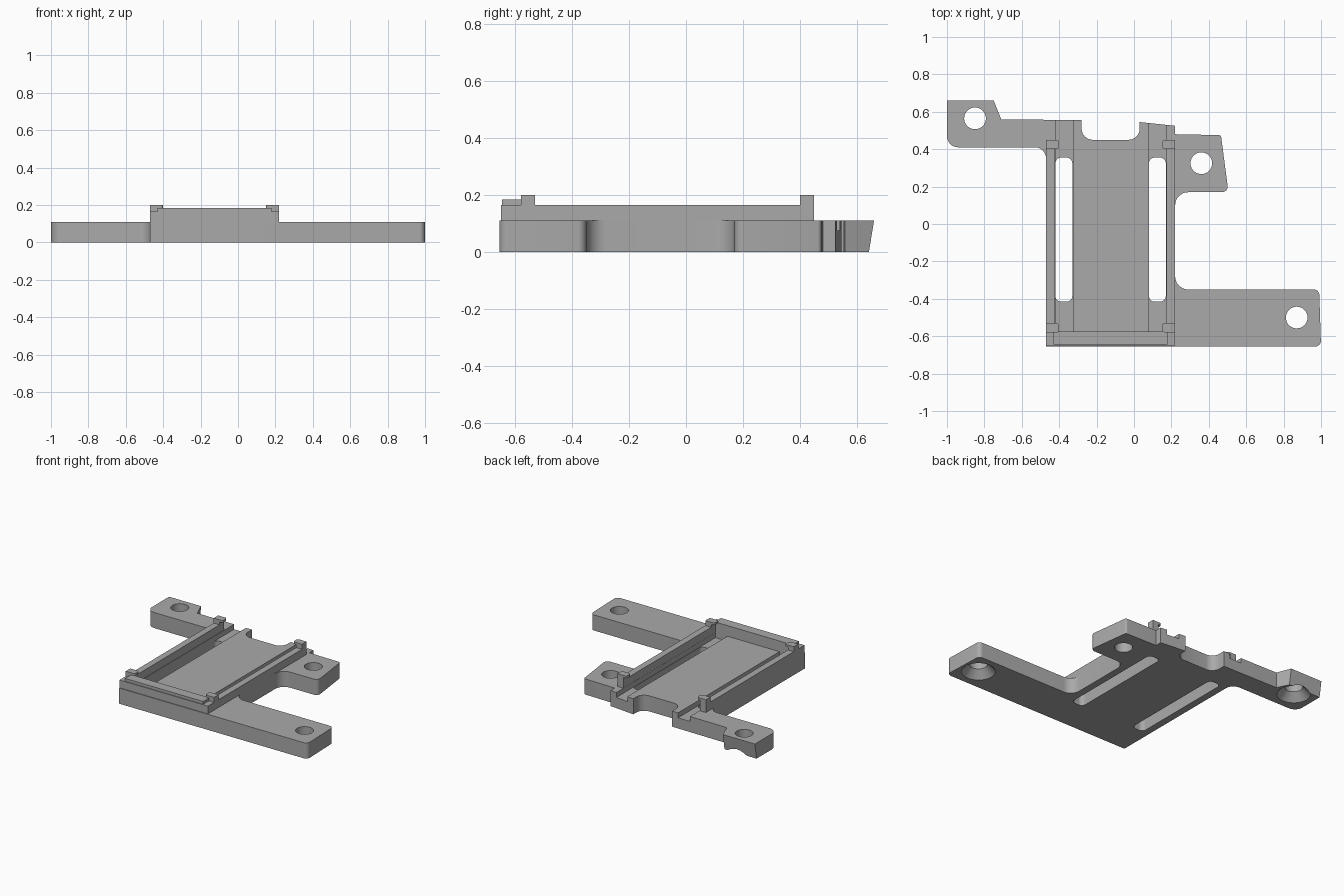
import bpy, bmesh, math
from mathutils import Vector

cube = bpy.data.objects.get("Cube")
if cube:
    bpy.data.objects.remove(cube, do_unlink=True)

GREY = (0.4, 0.4, 0.4, 1)
mat = bpy.data.materials.new("plain_grey")
mat.use_nodes = True
mat.diffuse_color = GREY
mat.node_tree.nodes["Principled BSDF"].inputs["Base Color"].default_value = GREY


def rounded(points, steps=8):
    """Fillet each (x, y, radius) corner of a closed outline."""
    out = []
    for i, (x, y, r) in enumerate(points):
        p = Vector((x, y))
        if r == 0:
            out.append(p)
            continue
        a = (Vector(points[i - 1][:2]) - p).normalized()
        b = (Vector(points[(i + 1) % len(points)][:2]) - p).normalized()
        half = a.angle(b) / 2
        centre = p + (a + b).normalized() * (r / math.sin(half))
        start = p + a * (r / math.tan(half)) - centre
        end = p + b * (r / math.tan(half)) - centre
        turn = math.atan2(start.x * end.y - start.y * end.x, start.dot(end))
        for k in range(steps + 1):
            t = turn * k / steps
            c, s = math.cos(t), math.sin(t)
            out.append(centre + Vector((c * start.x - s * start.y, s * start.x + c * start.y)))
    return out


def prism(name, points, z0, z1):
    bm = bmesh.new()
    face = bm.faces.new([bm.verts.new((p.x, p.y, z0)) for p in rounded(points)])
    top = bmesh.ops.extrude_face_region(bm, geom=[face])["geom"]
    for v in top:
        if isinstance(v, bmesh.types.BMVert):
            v.co.z = z1
    bmesh.ops.recalc_face_normals(bm, faces=bm.faces)
    return finish(name, bm)


def finish(name, bm):
    mesh = bpy.data.meshes.new(name)
    bm.to_mesh(mesh)
    bm.free()
    mesh.materials.append(mat)
    obj = bpy.data.objects.new(name, mesh)
    bpy.context.collection.objects.link(obj)
    return obj


def box(name, x0, x1, y0, y1, z0, z1, r=0):
    return prism(name, [(x0, y0, r), (x1, y0, r), (x1, y1, r), (x0, y1, r)], z0, z1)


def cone(name, x, y, r0, r1, z0, z1):
    bm = bmesh.new()
    bmesh.ops.create_cone(bm, cap_ends=True, segments=40, radius1=r0, radius2=r1, depth=z1 - z0)
    bmesh.ops.translate(bm, verts=bm.verts, vec=(x, y, (z0 + z1) / 2))
    return finish(name, bm)


def cut(target, cutter):
    cutter.hide_render = True
    mod = target.modifiers.new("cut", "BOOLEAN")
    mod.operation, mod.solver, mod.object = "DIFFERENCE", "EXACT", cutter
    bpy.context.view_layer.objects.active = target
    bpy.ops.object.modifier_apply(modifier=mod.name)
    bpy.data.objects.remove(cutter, do_unlink=True)


DECK, RAIL, LIP, CLIP = 0.11, 0.165, 0.185, 0.2
LEFT, RIGHT, FRONT, BACK = 0.22, -0.47, -0.655, 0.45

# Base plate with three mounting arms
plate = prism("base_plate", [
    (RIGHT, FRONT, 0), (1.0, FRONT, 0.03), (0.99, -0.35, 0.03), (LEFT, -0.35, 0.07),
    (LEFT, 0.17, 0.07), (0.505, 0.17, 0.03), (0.465, 0.475, 0.015), (LEFT, 0.48, 0),
    (LEFT, 0.525, 0), (0.03, 0.545, 0), (0.03, BACK, 0.06), (-0.28, BACK, 0.06),
    (-0.28, 0.555, 0), (-0.71, 0.56, 0), (-0.75, 0.66, 0), (-1, 0.66, 0),
    (-1, 0.41, 0.06), (RIGHT, 0.41, 0.06)], 0, DECK)

# Sloping end of the rear arm
for v in plate.data.vertices:
    if v.co.y > 0.65 and v.co.z < 0.01:
        v.co.y = 0.642

# Long grooves with slots through the floor
for x0 in (-0.42, 0.08):
    cut(plate, box("groove_cutter", x0, x0 + 0.093, -0.575, 0.7, 0.075, 0.3))
    cut(plate, box("slot_cutter", x0, x0 + 0.09, -0.415, 0.355, -0.1, 0.3, 0.03))

# Screw holes, two of them countersunk underneath
for x, y, sunk in ((0.87, -0.5, True), (-0.85, 0.565, True), (0.36, 0.325, False)):
    cut(plate, cone("hole_cutter", x, y, 0.058, 0.058, -0.1, 0.2))
    if sunk:
        cut(plate, cone("sink_cutter", x, y, 0.117, 0.056, -0.01, 0.055))

# Front wall with its raised lip
parts = [plate,
         box("front_wall", RIGHT, LEFT, -0.65, -0.575, DECK, RAIL),
         box("front_lip", -0.43, 0.18, -0.645, -0.575, RAIL, LIP)]

# Side rails and overhanging clips
for side, outer, inward in (("left", LEFT, -1), ("right", RIGHT, 1)):
    def span(width):
        return sorted((outer, outer + inward * width))
    parts.append(box(side + "_rail", *span(0.046), -0.575, BACK, DECK, RAIL))
    for end, y in (("front", -0.58), ("back", 0.4)):
        parts.append(box(f"{side}_{end}_clip_post", *span(0.046), y, y + 0.05, RAIL, LIP))
        x0, x1 = span(0.07)
        r0, r1 = (0.015, 0) if inward < 0 else (0, 0.015)
        parts.append(prism(f"{side}_{end}_clip_head", [
            (x0, y, r0), (x1, y, r1), (x1, y + 0.05, r1), (x0, y + 0.05, r0)], LIP, CLIP))

# Smooth shading on the curved walls only
bpy.ops.object.select_all(action="DESELECT")
for obj in parts:
    obj.select_set(True)
bpy.context.view_layer.objects.active = plate
bpy.ops.object.shade_smooth_by_angle(angle=math.radians(30))
